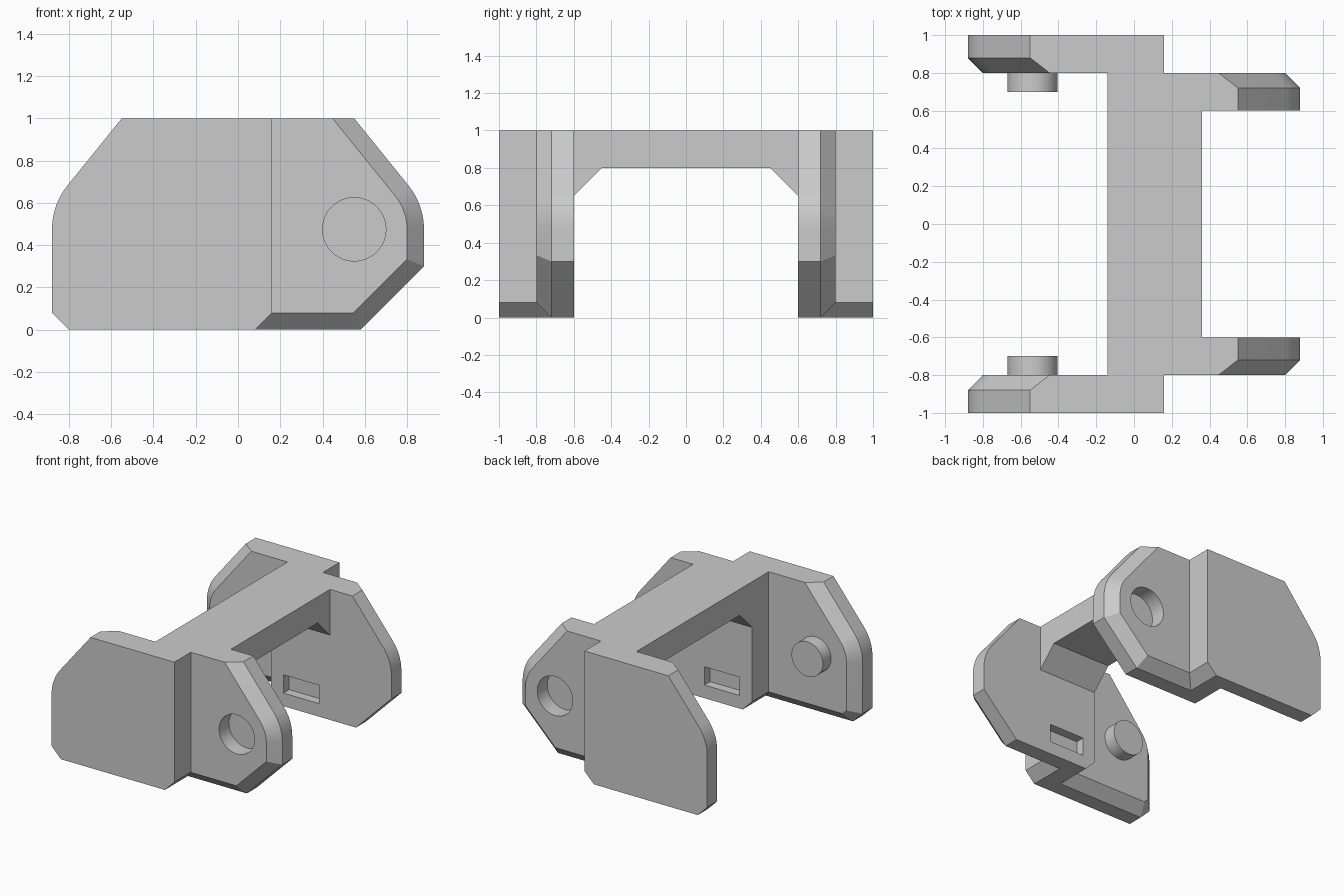
import bpy, bmesh, math
from mathutils import Matrix, Vector

cube = bpy.data.objects.get("Cube")
if cube:
    bpy.data.objects.remove(cube, do_unlink=True)

grey = bpy.data.materials.new("light_grey_plastic")
grey.use_nodes = True
colour = (0.6, 0.6, 0.6, 1)
grey.diffuse_color = colour
grey.node_tree.nodes["Principled BSDF"].inputs["Base Color"].default_value = colour

PIVOT_X, PIVOT_Z = 0.55, 0.475   # hinge centre
BEVEL = 0.08


def loft(name, rings):
    """Closed solid through matching rings of points."""
    bm = bmesh.new()
    loops = [[bm.verts.new(p) for p in ring] for ring in rings]
    bm.faces.new(loops[0])
    bm.faces.new(loops[-1])
    count = len(loops[0])
    for a, b in zip(loops, loops[1:]):
        for i in range(count):
            j = (i + 1) % count
            bm.faces.new((a[i], a[j], b[j], b[i]))
    bmesh.ops.recalc_face_normals(bm, faces=bm.faces)
    mesh = bpy.data.meshes.new(name)
    bm.to_mesh(mesh)
    bm.free()
    mesh.materials.append(grey)
    obj = bpy.data.objects.new(name, mesh)
    bpy.context.collection.objects.link(obj)
    return obj


def cylinder(name, x, radius, y0, y1, sides=48):
    angles = [math.tau * i / sides for i in range(sides)]
    return loft(name, [[(x + radius * math.cos(a), y, PIVOT_Z + radius * math.sin(a))
                        for a in angles] for y in (y0, y1)])


def box(name, x0, x1, y0, y1, z0, z1):
    return loft(name, [[(x0, y, z0), (x1, y, z0), (x1, y, z1), (x0, y, z1)]
                       for y in (y0, y1)])


def plate_ring(y, corner, inset, flip):
    """Plate outline: cut lower corner, round nose, sloped top."""
    end = 0.88
    slant = inset * (math.sqrt(2) - 1)
    radius = end - PIVOT_X - inset
    top = math.acos(0.33 / (1 - PIVOT_Z))
    slope = math.pi / 2 - top
    pts = [(0, inset), (end - corner - slant, inset), (end - inset, corner + slant)]
    for i in range(13):
        a = slope * i / 12
        pts.append((PIVOT_X + radius * math.cos(a), PIVOT_Z + radius * math.sin(a)))
    pts += [(PIVOT_X - inset / math.cos(slope), 1), (0, 1)]
    return [(flip * x, y, z) for x, z in pts]


def combine(target, tool, operation):
    mod = target.modifiers.new(operation, 'BOOLEAN')
    mod.object = tool
    mod.operation = operation
    mod.solver = 'EXACT'
    apply(target, mod)
    bpy.data.objects.remove(tool, do_unlink=True)


def apply(obj, mod):
    bpy.context.view_layer.objects.active = obj
    bpy.ops.object.modifier_apply(modifier=mod.name)


# Solid step where the two offset plates meet
step = [(-0.06, 0), (0.08, 0), (0.16, 0.08), (0.16, 1), (-0.14, 1), (-0.14, 0.08)]
link = loft("chain_link", [[(x, y, z) for x, z in step] for y in (0.6, 1)])

# Inner plate bevelled outside, outer plate bevelled inside
inner_plate = loft("inner_plate", [plate_ring(0.6, 0.3, 0, 1),
                                   plate_ring(0.8 - BEVEL, 0.3, 0, 1),
                                   plate_ring(0.8, 0.3, BEVEL, 1)])
outer_plate = loft("outer_plate", [plate_ring(0.8, 0.08, BEVEL, -1),
                                   plate_ring(0.8 + BEVEL, 0.08, 0, -1),
                                   plate_ring(1, 0.08, 0, -1)])
combine(link, inner_plate, 'UNION')
combine(link, outer_plate, 'UNION')

# Hinge peg, blind socket and inside slot
combine(link, cylinder("hinge_peg", -0.537, 0.133, 0.7, 0.85), 'UNION')
combine(link, cylinder("hinge_socket", PIVOT_X, 0.15, 0.68, 0.9), 'DIFFERENCE')
combine(link, box("inner_slot", -0.035, 0.265, 0.5, 0.67, 0.1, 0.24), 'DIFFERENCE')

# Opposite side
mirror = link.modifiers.new("Mirror", 'MIRROR')
mirror.use_axis = (False, True, False)
apply(link, mirror)

# Crossbar with sloped corner braces
brace = [(0.7, 1), (0.7, 0.65), (0.6, 0.65), (0.45, 0.8)]
section = brace + [(-y, z) for y, z in reversed(brace)]
crossbar = loft("crossbar", [[(x, y, z) for y, z in section] for x in (-0.14, 0.36)])
combine(link, crossbar, 'UNION')

# Smooth round parts, crisp edges elsewhere
bpy.ops.object.select_all(action='DESELECT')
link.select_set(True)
bpy.context.view_layer.objects.active = link
bpy.ops.object.shade_smooth_by_angle(angle=math.radians(25))
